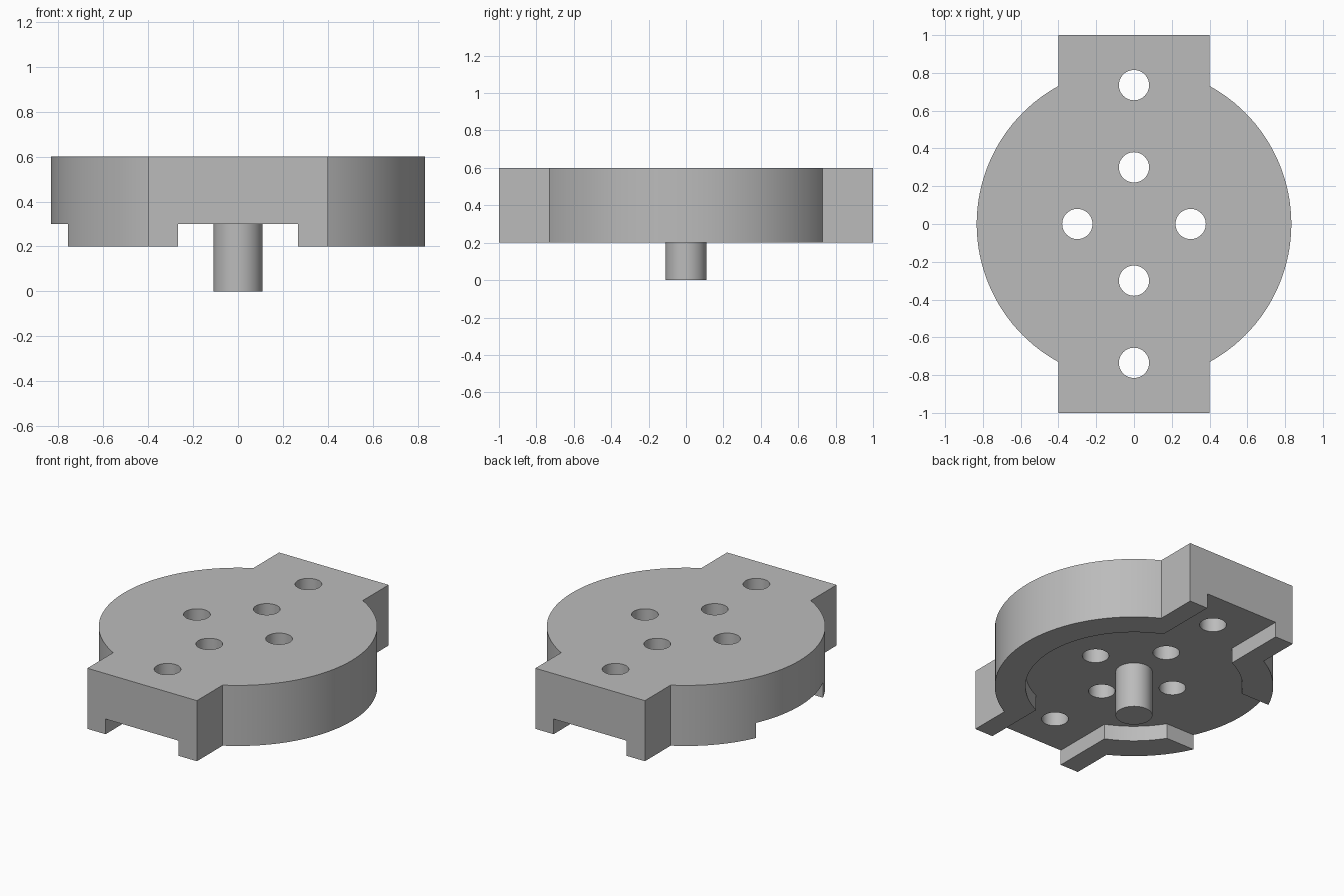
import bpy
import math

cube = bpy.data.objects.get("Cube")
if cube:
    bpy.data.objects.remove(cube, do_unlink=True)

grey = bpy.data.materials.new("plain_grey")
grey.use_nodes = True
colour = (0.5, 0.5, 0.5, 1)
grey.diffuse_color = colour
grey.node_tree.nodes["Principled BSDF"].inputs["Base Color"].default_value = colour

BOTTOM, CEILING, TOP = 0.2, 0.3, 0.6


def cylinder(name, radius, low, high, x=0, y=0, sides=96):
    bpy.ops.mesh.primitive_cylinder_add(
        vertices=sides, radius=radius, depth=high - low,
        location=(x, y, (low + high) / 2))
    obj = bpy.context.object
    obj.name = name
    obj.data.materials.append(grey)
    return obj


def box(name, x0, x1, y0, y1, low, high):
    bpy.ops.mesh.primitive_cube_add(
        size=1, location=((x0 + x1) / 2, (y0 + y1) / 2, (low + high) / 2))
    obj = bpy.context.object
    obj.name = name
    obj.dimensions = (x1 - x0, y1 - y0, high - low)
    bpy.ops.object.transform_apply(location=False, rotation=False, scale=True)
    obj.data.materials.append(grey)
    return obj


def combine(target, tool, operation):
    bpy.context.view_layer.objects.active = target
    mod = target.modifiers.new(operation.lower(), "BOOLEAN")
    mod.operation = operation
    mod.solver = "EXACT"
    mod.object = tool
    bpy.ops.object.modifier_apply(modifier=mod.name)
    bpy.data.objects.remove(tool, do_unlink=True)


# Round body with a straight bar across it
body = cylinder("body_plate", 0.833, BOTTOM, TOP, sides=128)
combine(body, box("bar", -0.4, 0.4, -1, 1, BOTTOM, TOP), "UNION")

# Underside recess: round pocket, lengthwise slot and one side notch
combine(body, cylinder("pocket", 0.65, 0.1, CEILING), "DIFFERENCE")
combine(body, box("slot", -0.267, 0.267, -1.2, 1.2, 0.1, CEILING), "DIFFERENCE")
combine(body, box("notch", -1, -0.3, -0.348, 0.348, 0.1, CEILING), "DIFFERENCE")

# Through holes
for x, y in ((0.3, 0), (-0.3, 0), (0, 0.3), (0, -0.3), (0, 0.735), (0, -0.735)):
    combine(body, cylinder("hole", 0.08, 0.1, 0.8, x, y, 48), "DIFFERENCE")

# Central pin hanging from the recess
pin = cylinder("centre_pin", 0.11, 0, CEILING, sides=64)

# Smooth round walls, sharp corners
bpy.ops.object.select_all(action="DESELECT")
for obj in (body, pin):
    obj.select_set(True)
bpy.context.view_layer.objects.active = body
bpy.ops.object.shade_smooth_by_angle(angle=math.radians(25))
